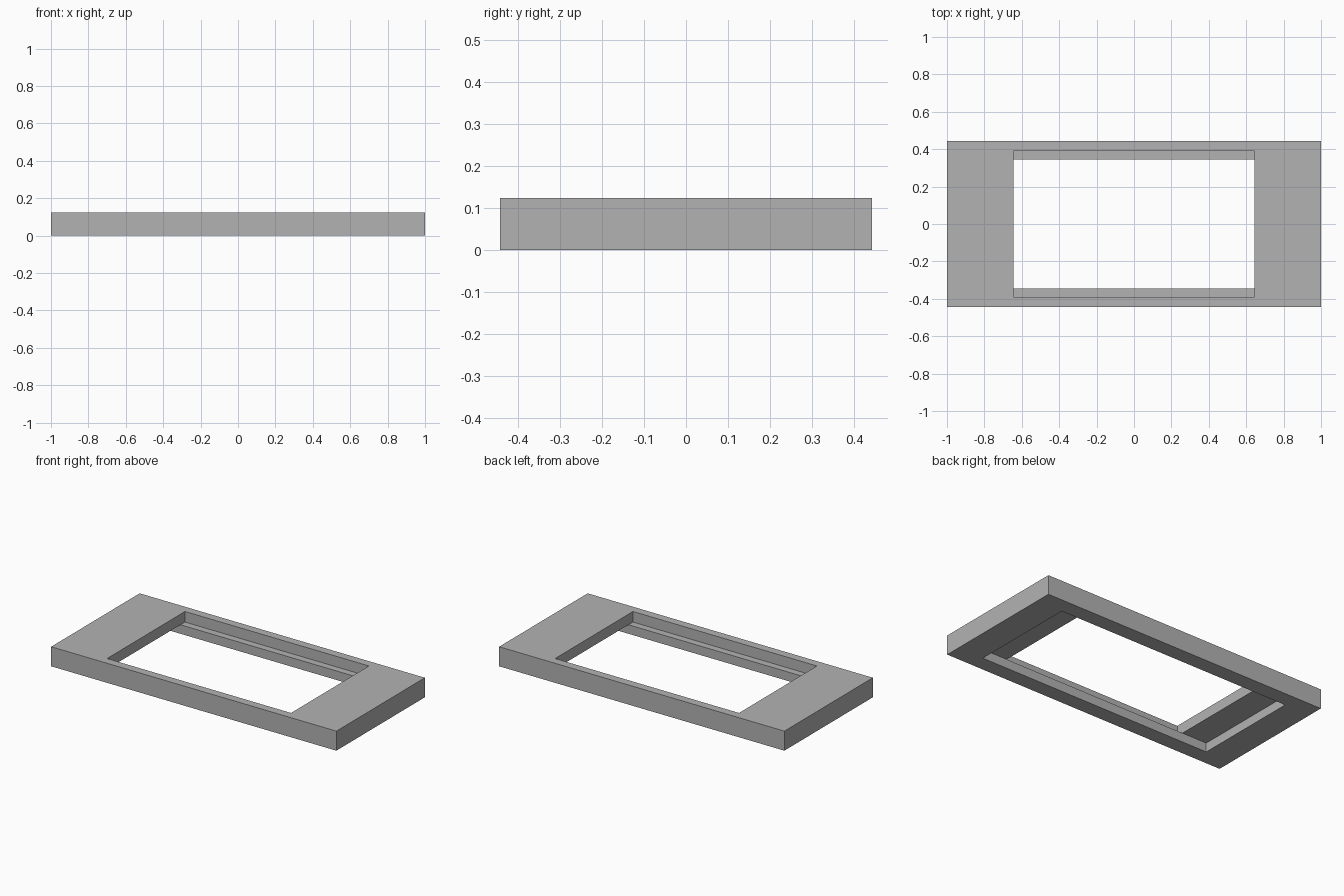
import bpy

cube = bpy.data.objects.get("Cube")
if cube:
    bpy.data.objects.remove(cube, do_unlink=True)

HALF_X, HALF_Y, HEIGHT = 1.0, 0.443, 0.124
LEDGE_Z = 0.057      # level where the upper and lower openings meet
MARGIN = 0.1         # cutters overshoot the slab by this much


def box(name, half_x, half_y, z0, z1):
    bpy.ops.mesh.primitive_cube_add(size=1, location=(0, 0, (z0 + z1) / 2))
    obj = bpy.context.object
    obj.name = name
    obj.scale = (2 * half_x, 2 * half_y, z1 - z0)
    bpy.ops.object.transform_apply(location=True, rotation=False, scale=True)
    return obj


def cut(target, cutter):
    mod = target.modifiers.new(cutter.name, "BOOLEAN")
    mod.operation = "DIFFERENCE"
    mod.solver = "EXACT"
    mod.object = cutter
    bpy.context.view_layer.objects.active = target
    bpy.ops.object.modifier_apply(modifier=mod.name)
    bpy.data.objects.remove(cutter, do_unlink=True)


grey = bpy.data.materials.new("plain grey")
grey.use_nodes = True
grey.diffuse_color = (0.45, 0.45, 0.45, 1)
grey.node_tree.nodes["Principled BSDF"].inputs["Base Color"].default_value = grey.diffuse_color

# Solid slab
frame = box("bezel_frame", HALF_X, HALF_Y, 0, HEIGHT)
frame.data.materials.append(grey)

# Upper opening: shorter but deeper; lower opening: longer but narrower
cut(frame, box("upper_opening", 0.645, 0.39, LEDGE_Z, HEIGHT + MARGIN))
cut(frame, box("lower_opening", 0.82, 0.345, -MARGIN, LEDGE_Z))
